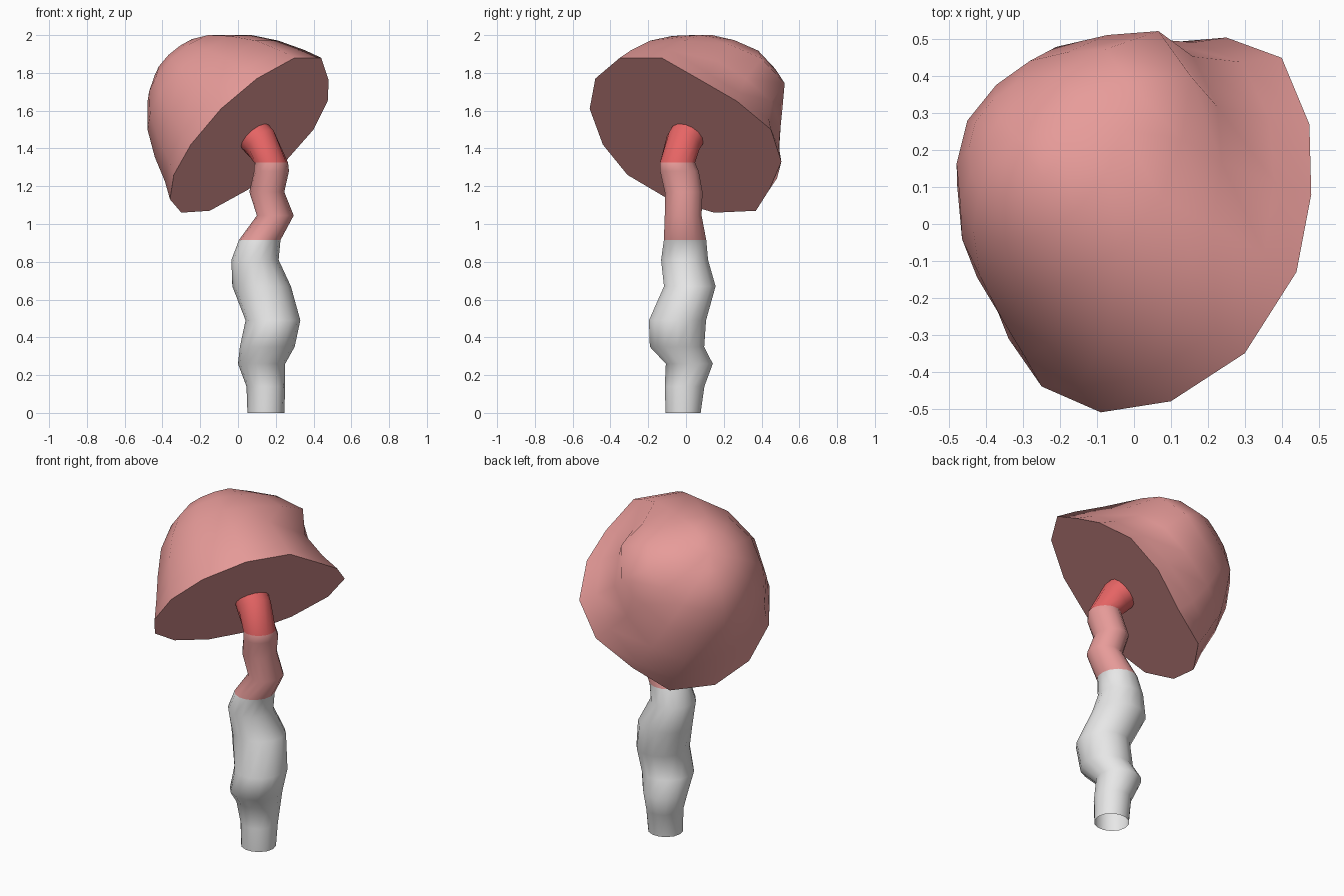
import bpy, bmesh, math
from mathutils import Vector

cube = bpy.data.objects.get("Cube")
if cube:
    bpy.data.objects.remove(cube)


def material(name, r, g, b):
    m = bpy.data.materials.new(name)
    m.use_nodes = True
    m.diffuse_color = (r, g, b, 1)
    m.node_tree.nodes["Principled BSDF"].inputs["Base Color"].default_value = (r, g, b, 1)
    return m


white = material("stem white", 0.8, 0.8, 0.8)
pink = material("cap pink", 0.8, 0.33, 0.32)
red = material("neck red", 0.8, 0.13, 0.13)


def skin(name, rings, mats, rule=None, apex=None, close_start=False, angle=60):
    """Bridge equal rings of points into one smooth shaded surface."""
    bm = bmesh.new()
    loops = [[bm.verts.new(p) for p in ring] for ring in rings]
    n = len(loops[0])
    for a, b in zip(loops, loops[1:]):
        for i in range(n):
            j = (i + 1) % n
            bm.faces.new((a[i], a[j], b[j], b[i]))
    if apex is not None:
        tip = bm.verts.new(apex)
        for i in range(n):
            bm.faces.new((loops[-1][i], loops[-1][(i + 1) % n], tip))
    if close_start:
        bm.faces.new(loops[0][::-1])
    bm.normal_update()
    if rule:
        for f in bm.faces:
            f.material_index = rule(f.calc_center_median().z)
    mesh = bpy.data.meshes.new(name)
    bm.to_mesh(mesh)
    bm.free()
    obj = bpy.data.objects.new(name, mesh)
    bpy.context.collection.objects.link(obj)
    for m in mats:
        mesh.materials.append(m)
    bpy.ops.object.select_all(action="DESELECT")
    obj.select_set(True)
    bpy.context.view_layer.objects.active = obj
    bpy.ops.object.shade_smooth_by_angle(angle=math.radians(angle))
    return obj


# Tilted cap frame
axis = Vector((-0.61, 0.40, 0.68)).normalized()
downhill = Vector((-0.63, 0.30, -0.72)).normalized()
centre = Vector((0.06, -0.02, 1.47))

# Cap: irregular rim, shrinking rings towards the crown
rim = [Vector(p) for p in (
    (0.30, -0.35, 1.88), (0.44, -0.13, 1.88), (0.48, 0.08, 1.76), (0.475, 0.27, 1.65),
    (0.40, 0.45, 1.50), (0.25, 0.505, 1.33), (0.05, 0.44, 1.18), (-0.15, 0.37, 1.07),
    (-0.30, 0.15, 1.06), (-0.36, -0.09, 1.13), (-0.34, -0.31, 1.26), (-0.25, -0.44, 1.42),
    (-0.09, -0.51, 1.61), (0.10, -0.48, 1.77))]
# Dents and shoulders around the cap, below and above mid height
skirt = (1, 1, 0.97, 0.95, 0.93, 0.94, 1.05, 0.98, 0.95, 0.95, 0.95, 0.97, 1, 1)
crown = (0.97, 1.05, 1.15, 1.25, 1.15, 1, 1.04, 0.9, 0.95, 0.95, 0.95, 1, 1, 0.97)
# height, radius factor, downhill shift
profile = [(0, 1, 0), (0.1, 0.95, 0.01), (0.25, 0.84, 0.02), (0.4, 0.69, 0.03),
           (0.52, 0.51, 0.03), (0.59, 0.32, 0.03), (0.615, 0.16, 0.02)]
cap_rings = []
for h, s, shift in profile:
    ring = []
    for p, low, high in zip(rim, skirt, crown):
        bulge = 1 if h == 0 else low if h < 0.3 else high
        q = centre + (p - centre) * s * bulge + axis * h + downhill * shift
        q.z = min(q.z, 2.0)
        ring.append(q)
    cap_rings.append(ring)
skin("cap", cap_rings, [pink], apex=centre + axis * 0.625, close_start=True)

# Stem: wobbling rings given as z, x range, y range
SIDES = 14
outline = [(0, 0.05, 0.245, -0.11, 0.08), (0.14, 0.045, 0.25, -0.115, 0.10),
           (0.26, 0.0, 0.25, -0.11, 0.145), (0.35, 0.01, 0.30, -0.195, 0.10),
           (0.49, 0.04, 0.33, -0.20, 0.11), (0.67, -0.03, 0.28, -0.12, 0.16),
           (0.81, -0.035, 0.215, -0.135, 0.12), (0.915, 0.005, 0.225, -0.12, 0.11),
           (1.045, 0.10, 0.295, -0.115, 0.085), (1.17, 0.06, 0.245, -0.115, 0.09),
           (1.28, 0.085, 0.27, -0.14, 0.07), (1.325, 0.085, 0.265, -0.14, 0.05)]


def ellipse(c, u, v):
    turns = [math.tau * i / SIDES for i in range(SIDES)]
    return [c + u * math.cos(t) + v * math.sin(t) for t in turns]


stem_rings = [ellipse(Vector(((a + b) / 2, (c + d) / 2, z)),
                      Vector(((b - a) / 2, 0, 0)), Vector((0, (d - c) / 2, 0)))
              for z, a, b, c, d in outline]
# Neck turns to enter the cap along its axis
side = (Vector((1, 0, 0)) - axis * axis.x).normalized()
for reach in (0, 0.1):
    stem_rings.append(ellipse(Vector((0.12, -0.015, 1.43)) + axis * reach,
                              side * 0.095, axis.cross(side) * 0.095))
skin("stem", stem_rings, [white, pink, red],
     rule=lambda z: 0 if z < 0.915 else 1 if z < 1.325 else 2, angle=80)
